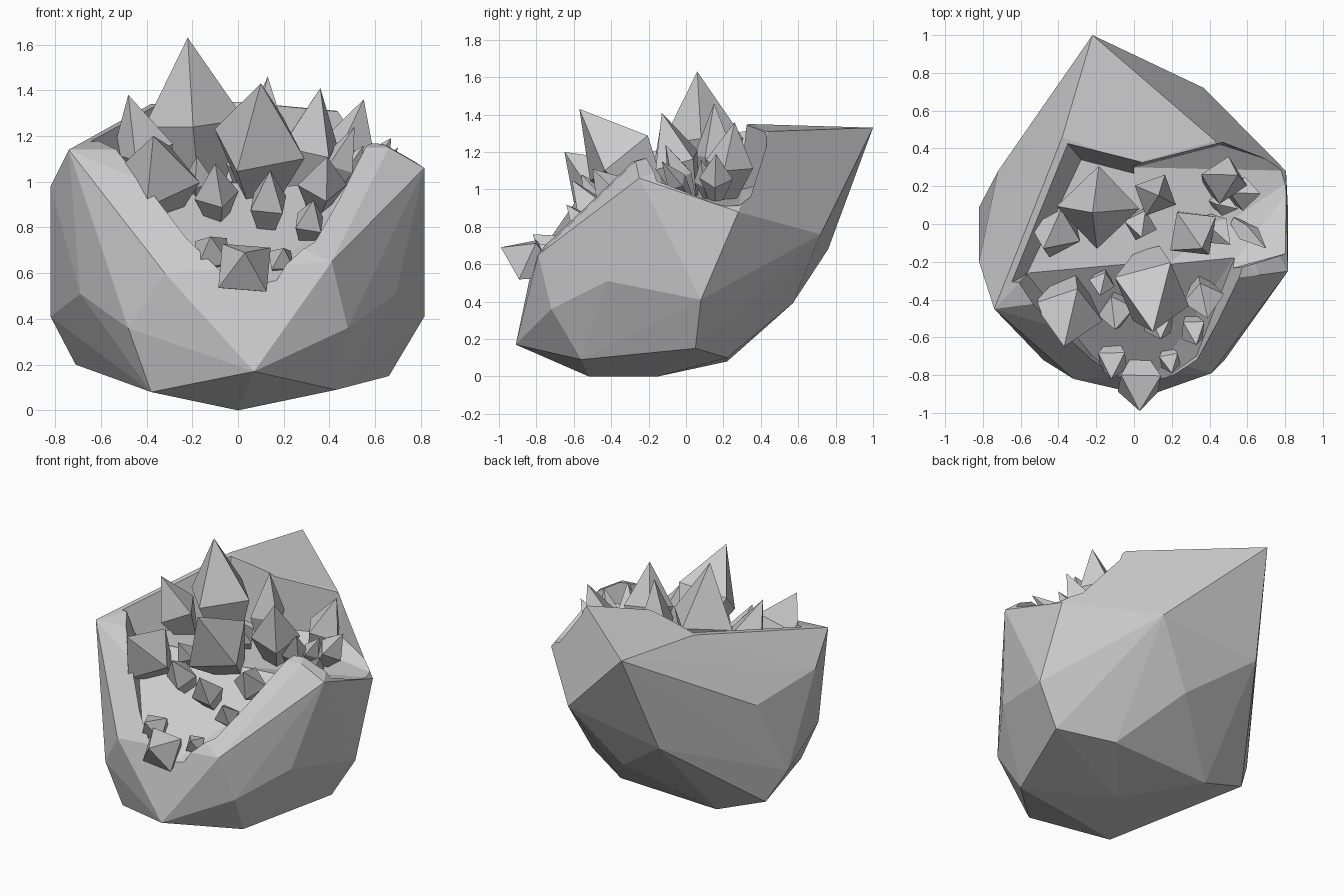
import bpy, bmesh, math
from mathutils import Vector

if "Cube" in bpy.data.objects:
    bpy.data.objects.remove(bpy.data.objects["Cube"])


def hull(name, pts):
    bm = bmesh.new()
    for p in pts:
        bm.verts.new(p)
    bmesh.ops.convex_hull(bm, input=bm.verts)
    junk = [v for v in bm.verts if not v.link_faces]
    bmesh.ops.delete(bm, geom=junk, context='VERTS')
    bmesh.ops.recalc_face_normals(bm, faces=bm.faces)
    me = bpy.data.meshes.new(name)
    bm.to_mesh(me)
    bm.free()
    ob = bpy.data.objects.new(name, me)
    bpy.context.collection.objects.link(ob)
    return ob


# Faceted rock shell: corners of the convex block
paired = [(s * x, y, z) for s in (-1, 1) for x, y, z in [(.69, -.42, .51), (.48, -.72, .36)]]
rock = hull("rock_shell", paired + [
    (-.22, 1, 1.33), (.37, .72, .76), (.48, .5, 1), (.43, .44, 1.31), (0, .32, 1.35), (-.38, .46, 1.34),
    (-.48, .57, 1), (-.72, .28, .89), (-.82, -.2, .98), (-.82, .09, .41), (-.74, -.45, 1.14),
    (-.32, -.82, .6), (.07, -.91, .17), (.41, -.79, .65), (.66, -.27, 1.15), (.815, -.25, 1.06),
    (.805, .28, .88), (.815, .08, .41), (.66, .05, .15), (.33, .22, .1), (.07, .57, .39), (-.33, .76, .68),
    (-.71, .17, .2), (-.38, .22, .08), (0, -.52, 0), (0, -.15, 0), (-.38, -.68, .08), (.43, -.56, .09)])

# Cavity: front slope, left floor, right floor; each floor outline flares upwards
cavities = [
    (1.2, [(-.22, -.7, .66), (.33, -.7, .66), (.05, -.9, .5), (-.57, -.26, .99), (.54, -.16, 1)]),
    (1.3, [(-.57, -.27, .99), (.1, -.3, 1), (.03, .26, 1), (-.28, .34, 1)]),
    (1.05, [(0, -.33, 1), (.5, -.24, 1), (.9, -.13, 1.06), (.9, .28, .9), (.46, .42, 1.03), (0, .3, 1)]),
]
bpy.context.view_layer.objects.active = rock
for flare, low in cavities:
    high = [(x * flare, y * flare, 1.4) for x, y, z in low]
    cutter = hull("cavity_cutter", low + high)
    cutter.hide_render = True
    m = rock.modifiers.new("cavity", 'BOOLEAN')
    m.operation = 'DIFFERENCE'
    m.solver = 'EXACT'
    m.object = cutter
    bpy.ops.object.modifier_apply(modifier=m.name)
    bpy.data.objects.remove(cutter)


# Crystals: four-sided points with a truncated root, leaning away from the cavity
def crystal(i, x, y, z, r):
    front = y < -.3
    bx, by = (.9 * x, y + 1.75 * r) if front else (.76 * x, .5 * y + .08)
    bz = .95 + .75 * min(0, by + .22)
    a, b = Vector((x, y, z)), Vector((bx, by, bz))
    axis = a - b
    q = axis.to_track_quat('Z', 'Y')
    pts = [a]
    for t, rad in ((.45, r), (0, r * .45)):
        for k in range(4):
            ang = math.radians(45 + 17 * i + 90 * k)
            pts.append(b + q @ Vector((rad * math.cos(ang), rad * math.sin(ang), axis.length * t)))
    hull("crystal_%02d" % i, pts)


# Tip position and girdle radius, large to small
tips = [
    (-.22, .06, 1.63, .22), (.1, -.57, 1.43, .22), (-.37, -.65, 1.2, .19), (.36, -.13, 1.41, .15),
    (-.48, -.13, 1.38, .14), (.03, -.99, .69, .15), (.55, .26, 1.36, .13), (.13, .15, 1.46, .12),
    (.39, -.5, 1.11, .11), (-.1, -.56, 1.08, .1), (.14, -.61, 1.05, .1), (-.12, -.82, .76, .1),
    (.04, -.07, 1.2, .09), (.67, .16, 1.19, .09), (.51, -.11, 1.24, .08), (.33, -.64, .92, .08),
    (.2, -.79, .71, .07), (.7, -.13, 1.15, .06), (-.18, -.38, 1.11, .07), (.55, .08, 1.16, .06)]
for i, tip in enumerate(tips):
    crystal(i, *tip)
    if i == 0:
        bpy.data.objects["crystal_00"].name = "main_crystal"
